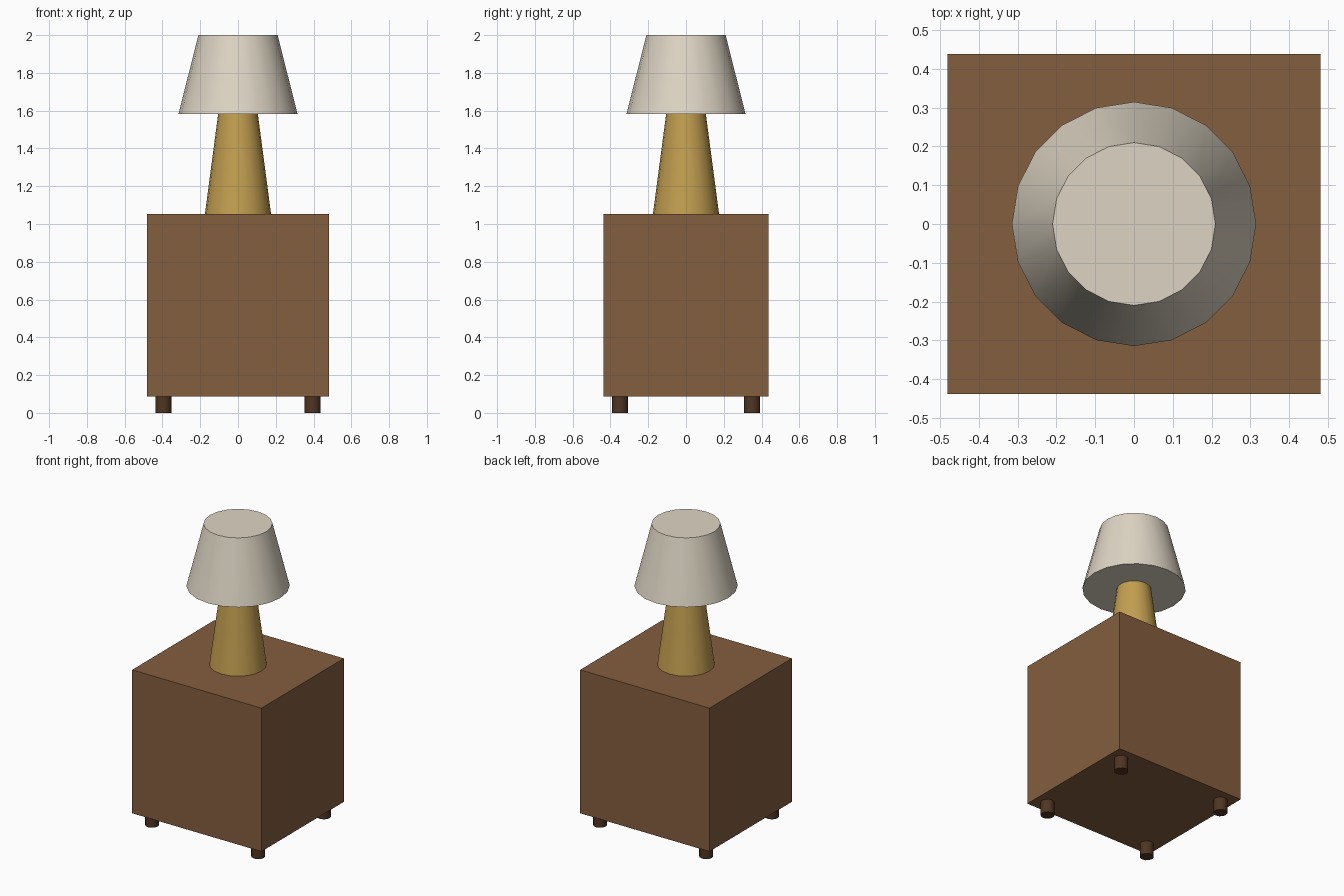
import bpy
import math

if "Cube" in bpy.data.objects:
    bpy.data.objects.remove(bpy.data.objects["Cube"])


def material(name, rgb):
    # sRGB 0-255 to linear
    lin = [((c / 255 + 0.055) / 1.055) ** 2.4 for c in rgb]
    m = bpy.data.materials.new(name)
    m.diffuse_color = (*lin, 1.0)
    m.use_nodes = True
    m.node_tree.nodes["Principled BSDF"].inputs["Base Color"].default_value = m.diffuse_color
    return m


WOOD = material("brown wood", (132, 94, 62))
DARK = material("dark wood", (80, 53, 34))
BRASS = material("brass", (194, 158, 80))
CREAM = material("cream fabric", (222, 213, 196))


def cone(name, x, y, z0, z1, r0, r1, sides, mat):
    bpy.ops.mesh.primitive_cone_add(vertices=sides, radius1=r0, radius2=r1,
                                    depth=z1 - z0, location=(x, y, (z0 + z1) / 2))
    ob = bpy.context.object
    ob.name = name
    ob.data.materials.append(mat)
    bpy.ops.object.shade_smooth_by_angle(angle=math.radians(40))
    return ob


# Cabinet
bpy.ops.mesh.primitive_cube_add(size=1, location=(0, 0, 0.5705))
cabinet = bpy.context.object
cabinet.name = "cabinet"
cabinet.scale = (0.963, 0.876, 0.965)
bpy.ops.object.transform_apply(location=False, rotation=False, scale=True)
cabinet.data.materials.append(WOOD)

# Feet
for sx, xn in ((-1, "left"), (1, "right")):
    for sy, yn in ((-1, "front"), (1, "back")):
        cone(f"{yn}_{xn}_foot", sx * 0.395, sy * 0.35, 0, 0.09, 0.043, 0.043, 12, DARK)

# Lamp
cone("lamp_base", 0, 0, 1.053, 1.583, 0.175, 0.105, 20, BRASS)
cone("lamp_shade", 0, 0, 1.582, 2.0, 0.315, 0.21, 20, CREAM)
